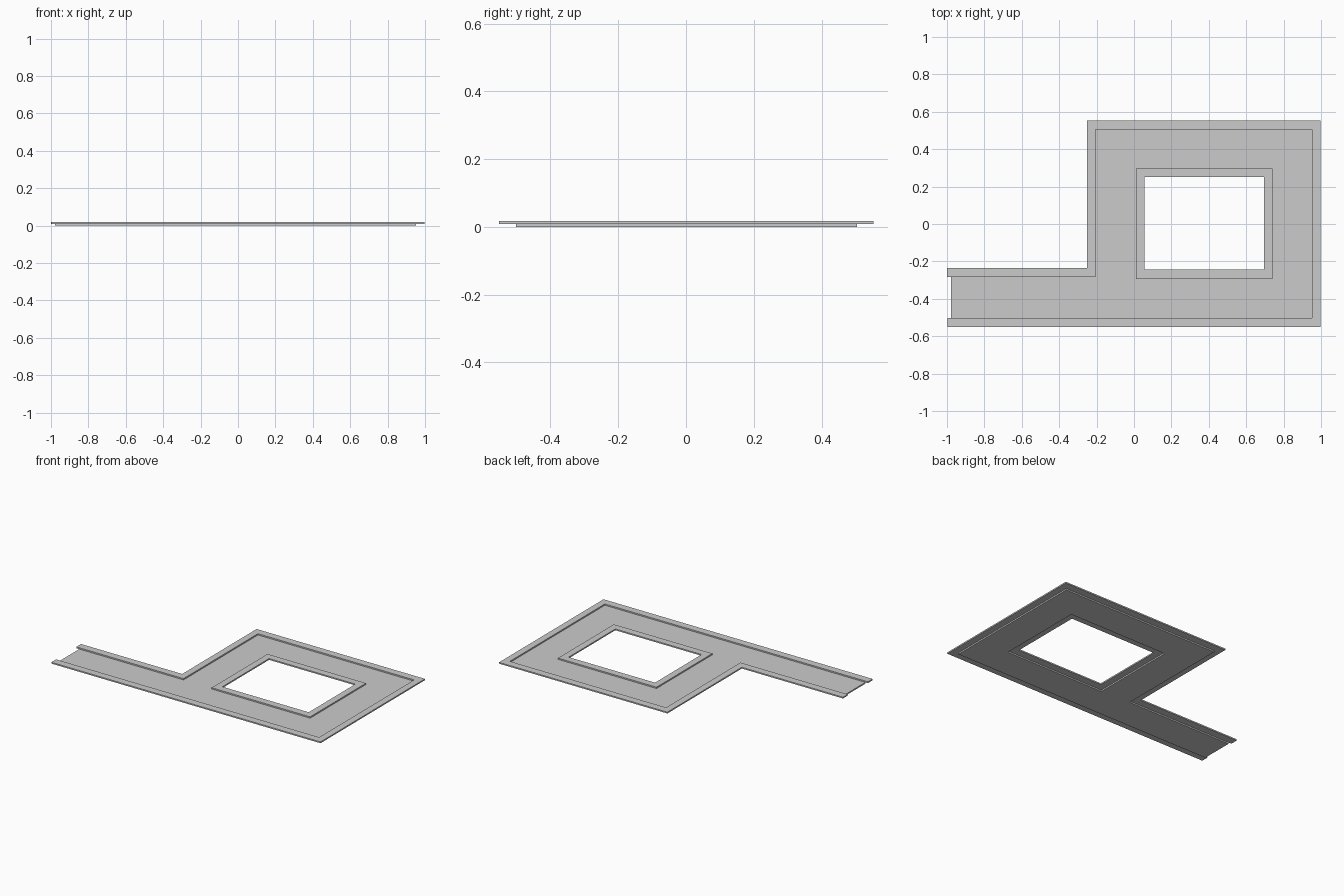
import bpy, bmesh

if "Cube" in bpy.data.objects:
    bpy.data.objects.remove(bpy.data.objects["Cube"])

T = 0.009   # thickness of each layer


def rect(x0, x1, y0, y1):
    return [(x0, y0), (x1, y0), (x1, y1), (x0, y1)]


def plate(name, loops, z):
    """Flat plate from an outline plus optional hole loops, bottom at z."""
    bm = bmesh.new()
    edges = []
    for loop in loops:
        vs = [bm.verts.new((x, y, z)) for x, y in loop]
        edges += [bm.edges.new((a, b)) for a, b in zip(vs, vs[1:] + vs[:1])]
    bmesh.ops.triangle_fill(bm, edges=edges, use_beauty=True, normal=(0, 0, 1))
    bm.normal_update()
    for f in bm.faces:
        if f.normal.z < 0:
            f.normal_flip()
    me = bpy.data.meshes.new(name)
    bm.to_mesh(me)
    bm.free()
    ob = bpy.data.objects.new(name, me)
    bpy.context.collection.objects.link(ob)
    mod = ob.modifiers.new("thickness", 'SOLIDIFY')
    mod.thickness = T
    mod.offset = 1
    return ob


# Road slab: approach lane leading into a square loop
road = [(-0.978, -0.502), (0.953, -0.502), (0.953, 0.504),
        (-0.205, 0.504), (-0.205, -0.284), (-0.978, -0.284)]
plate("road_slab", [road, rect(0.01, 0.74, -0.293, 0.298)], 0)

# Outer kerb: follows the road edge, open at the end of the lane
kerb_out = [(-0.997, -0.552), (0.998, -0.552), (0.998, 0.554),
            (-0.25, 0.554), (-0.25, -0.234), (-1.0, -0.234)]
kerb_in = [(-0.997, -0.502)] + road[1:5] + [(-1.0, -0.284)]
plate("outer_kerb", [kerb_out + kerb_in[::-1]], T)

# Inner kerb: ring around the central opening
plate("inner_kerb", [rect(0.01, 0.74, -0.293, 0.298),
                     rect(0.055, 0.695, -0.244, 0.25)], T)
